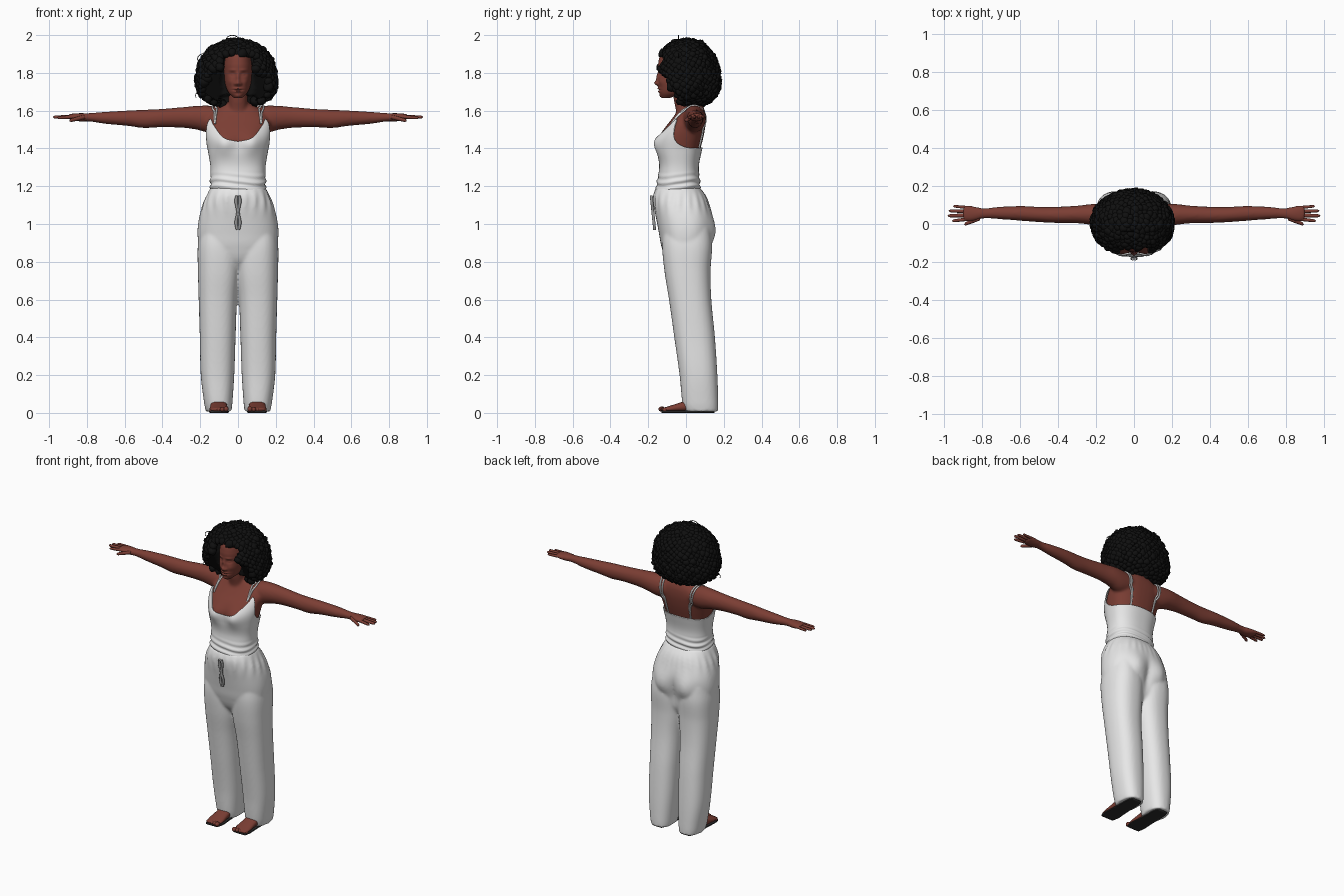
import bpy, bmesh, math, random
from mathutils import Vector, noise

if "Cube" in bpy.data.objects:
    bpy.data.objects.remove(bpy.data.objects["Cube"])
random.seed(4)
TAU = 2 * math.pi


def material(name, color):
    m = bpy.data.materials.new(name)
    m.use_nodes = True
    m.diffuse_color = (*color, 1)
    bsdf = m.node_tree.nodes["Principled BSDF"]
    bsdf.inputs["Base Color"].default_value = (*color, 1)
    bsdf.inputs["Roughness"].default_value = 0.8
    return m


skin = material("brown skin", (0.2, 0.048, 0.034))
white = material("white cloth", (0.8, 0.8, 0.8))
grey = material("grey cord", (0.33, 0.33, 0.33))
black = material("black hair", (0.005, 0.005, 0.005))
dark = material("dark sole", (0.025, 0.025, 0.025))


def sample(rows, t):
    """Smooth interpolation of table rows keyed by their first value."""
    last = len(rows) - 1
    i = max([k for k in range(last) if rows[k][0] <= t], default=0)
    p, q = rows[i], rows[i + 1]
    h = q[0] - p[0]
    u = (t - p[0]) / h

    def slope(k, c):
        a, b = rows[max(k - 1, 0)], rows[min(k + 1, last)]
        return (b[c] - a[c]) / (b[0] - a[0]) * h
    w = u * u * (3 - 2 * u)
    return [p[c] * (1 - w) + q[c] * w + slope(i, c) * u * (1 - u) ** 2
            - slope(i + 1, c) * u * u * (1 - u) for c in range(1, len(p))]


def ring_point(rows, t, angle, power=2.4, grow=0.0):
    a0, a1, b0, b1 = sample(rows, t)
    s, c = math.sin(angle), math.cos(angle)
    bend = lambda v: math.copysign(abs(v) ** (2 / power), v)
    return ((a0 + a1) / 2 + ((a1 - a0) / 2 + grow) * bend(s),
            (b0 + b1) / 2 - ((b1 - b0) / 2 + grow) * bend(c))


def skin_grid(bm, rings, caps=True):
    rings = [[bm.verts.new(p) for p in ring] for ring in rings]
    for lo, hi in zip(rings, rings[1:]):
        for j in range(len(lo)):
            bm.faces.new((lo[j - 1], lo[j], hi[j], hi[j - 1]))
    if caps:
        bm.faces.new(rings[0])
        bm.faces.new(rings[-1])


def loft(bm, rows, axis="z", side=1, steps=40, seg=40, power=2.4, sculpt=None):
    rings = []
    for i in range(steps + 1):
        t = rows[0][0] + (rows[-1][0] - rows[0][0]) * i / steps
        ring = []
        for j in range(seg):
            a, b = ring_point(rows, t, TAU * j / seg, power)
            p = Vector({"z": (a, b, t), "x": (t, a, b), "y": (a, t, b)}[axis])
            if sculpt:
                sculpt(p)
            p.x *= side
            ring.append(p)
        rings.append(ring)
    skin_grid(bm, rings)


def finish(name, bm, mat, voxel=0):
    bmesh.ops.recalc_face_normals(bm, faces=bm.faces)
    me = bpy.data.meshes.new(name)
    bm.to_mesh(me)
    bm.free()
    me.materials.append(mat)
    me.polygons.foreach_set("use_smooth", [True] * len(me.polygons))
    ob = bpy.data.objects.new(name, me)
    bpy.context.collection.objects.link(ob)
    if voxel:
        r = ob.modifiers.new("Blend", "REMESH")
        r.mode, r.voxel_size, r.use_smooth_shade = "VOXEL", voxel, True
        s = ob.modifiers.new("Soften", "SMOOTH")
        s.factor, s.iterations = 0.5, 4
    return ob


def cord(name, points, radius, mat):
    cu = bpy.data.curves.new(name, "CURVE")
    cu.dimensions, cu.bevel_depth, cu.bevel_resolution = "3D", radius, 2
    cu.use_fill_caps = True
    sp = cu.splines.new("POLY")
    sp.points.add(len(points) - 1)
    for v, p in zip(sp.points, points):
        v.co = (*p, 1)
    cu.materials.append(mat)
    ob = bpy.data.objects.new(name, cu)
    bpy.context.collection.objects.link(ob)


def bump(p, x, z, sx, sz):
    return math.exp(-((abs(p.x) - x) / sx) ** 2 - ((p.z - z) / sz) ** 2)


# Torso, neck and arms blended into one skin
torso = [(1.14, -.13, .13, -.15, .06), (1.2, -.137, .137, -.147, .065),
         (1.3, -.136, .136, -.132, .058), (1.38, -.148, .148, -.14, .072),
         (1.45, -.162, .162, -.14, .09), (1.5, -.17, .17, -.118, .1),
         (1.55, -.17, .17, -.08, .105), (1.6, -.13, .13, -.045, .1),
         (1.64, -.06, .06, -.03, .08)]
neck = [(1.54, -.075, .075, -.05, .09), (1.6, -.056, .056, -.053, .075),
        (1.66, -.05, .05, -.065, .055), (1.74, -.05, .05, -.07, .05)]
arm = [(.08, -.02, .1, 1.49, 1.62), (.16, -.015, .105, 1.485, 1.627),
       (.22, -.005, .105, 1.5, 1.625), (.3, .004, .096, 1.51, 1.618),
       (.42, .006, .09, 1.512, 1.608), (.5, .01, .09, 1.508, 1.605),
       (.58, .016, .094, 1.519, 1.601), (.7, .025, .091, 1.53, 1.594),
       (.79, .029, .083, 1.543, 1.587), (.84, .016, .092, 1.543, 1.587),
       (.88, .014, .098, 1.55, 1.584), (.9, .02, .094, 1.556, 1.58)]


def bust(p):
    if p.y < 0:
        p.y -= .024 * bump(p, .075, 1.425, .05, .055)


bm = bmesh.new()
loft(bm, torso, sculpt=bust)
loft(bm, neck, steps=16)
for s in (1, -1):
    loft(bm, arm, "x", s, steps=60, power=2)
body = finish("body", bm, skin, .0085)

# Fingers and thumbs: base x, base y, tip x, tip y, tip z, radius
digits = [(.87, .026, .957, .016, 1.562, .009), (.87, .046, .98, .043, 1.566, .01),
          (.87, .066, .975, .069, 1.566, .009), (.87, .086, .952, .094, 1.565, .008),
          (.81, .03, .893, -.002, 1.547, .011)]
bm = bmesh.new()
for x0, y0, x1, y1, z1, r in digits:
    rows = []
    for u, k in ((0, 1), (.4, 1), (.7, .9), (.92, .75), (1, .1)):
        y, z = y0 + (y1 - y0) * u, 1.567 + (z1 - 1.567) * u
        rows.append((x0 + (x1 - x0) * u, y - r * k, y + r * k, z - r * k, z + r * k))
    for s in (1, -1):
        loft(bm, rows, "x", s, steps=14, seg=12, power=2)
finish("fingers", bm, skin)

# Head with sculpted facial features: x, z, spread x, spread z, depth
head = [(1.668, -.022, .022, -.128, -.08), (1.69, -.046, .046, -.14, -.02),
        (1.72, -.062, .062, -.144, .03), (1.76, -.071, .071, -.146, .06),
        (1.8, -.074, .074, -.146, .075), (1.85, -.073, .073, -.147, .08),
        (1.9, -.06, .06, -.13, .07), (1.93, -.03, .03, -.08, .03)]
features = [(0, 1.745, .013, .014, .02), (0, 1.775, .009, .025, .011),
            (.015, 1.742, .007, .008, .007), (.03, 1.793, .016, .011, -.01),
            (.03, 1.792, .009, .006, .005), (.03, 1.815, .02, .007, .004),
            (.042, 1.752, .016, .018, .006), (0, 1.717, .022, .005, .007),
            (0, 1.709, .026, .003, -.005), (0, 1.701, .02, .005, .007),
            (0, 1.677, .018, .009, .006)]


def face(p):
    if p.y < -.06:
        p.y -= sum(d * bump(p, x, z, sx, sz) for x, z, sx, sz, d in features)


bm = bmesh.new()
loft(bm, head, steps=90, seg=100, power=2.2, sculpt=face)
finish("head", bm, skin)

# Hair: a lumpy core with curls scattered over it
def envelope(d, inset):
    flare = 1 + .3 * max(0, -d.z)
    return Vector((-.008 + d.x * (.22 - inset) * flare, .002 + d.y * (.184 - inset) * flare,
                   1.795 + d.z * (.194 - inset)))


def hairline(x, z):
    if abs(x) < .088 and z < 1.895:
        return -.07 if z > 1.68 else .0
    return -.185 + .55 * max(0, 1.9 - z)


bm = bmesh.new()
bmesh.ops.create_icosphere(bm, subdivisions=5, radius=1)
for v in bm.verts:
    p = envelope(v.co.normalized(), .028 - .012 * noise.noise(v.co * 9))
    p.y = max(p.y, hairline(p.x, p.z) + .012)
    v.co = p
count = 620
for i in range(count):
    h = 1 - 2 * (i + .5) / count
    a, w = i * 2.39996, math.sqrt(1 - h * h)
    r = random.uniform(.016, .03)
    p = envelope(Vector((w * math.cos(a), w * math.sin(a), h)), r * random.uniform(.9, 1.3))
    if p.y - r * .4 < hairline(p.x, p.z):
        continue
    curl = bmesh.ops.create_icosphere(bm, subdivisions=2, radius=r)["verts"]
    for v in curl:
        v.co = v.co * (1 + .35 * noise.noise(v.co * 60 + p * 9)) + p
finish("hair", bm, black)
for x, z, r in ((-.03, 1.975, .024), (-.175, 1.875, .028), (.15, 1.88, .022), (-.19, 1.68, .025)):
    cord("stray_curl", [(x + r * 1.4 * math.cos(k * .4), -.04, z + r * math.sin(k * .4))
                        for k in range(10)], .002, black)

# Camisole following the torso, with a scooped top edge
edge = [(0, 1.437), (.4, 1.46), (.75, 1.53), (.92, 1.558), (1.1, 1.52),
        (1.4, 1.44), (1.8, 1.405), (3.15, 1.405)]
rings = []
for i in range(49):
    ring = []
    for j in range(96):
        a = TAU * j / 96
        z = 1.165 + (sample(edge, min(a, TAU - a))[0] - 1.165) * i / 48
        fold = .005 * math.sin(z * 170 + 2 * math.sin(a * 2)) * max(0, 1 - abs(z - 1.21) / .07)
        x, y = ring_point(torso, z, a, grow=.01 + fold)
        p = Vector((x, y, z))
        bust(p)
        ring.append(p)
    rings.append(ring)
bm = bmesh.new()
skin_grid(bm, rings, caps=False)
cami = finish("camisole", bm, white)
solid = cami.modifiers.new("Thickness", "SOLIDIFY")
solid.thickness = .004

# Paired shoulder straps laid on the skin
bpy.context.view_layer.update()
surface = body.evaluated_get(bpy.context.evaluated_depsgraph_get())
path = [(0, .128, -.09, 1.54), (1, .128, -.05, 1.59), (2, .124, .03, 1.65),
        (3, .112, .11, 1.6), (4, .105, .13, 1.5), (5, .1, .12, 1.39)]
for s in (1, -1):
    for shift in (-.009, .009):
        points = []
        for k in range(31):
            p = Vector(sample(path, k / 6))
            p.x = (p.x + shift * math.sin(k * math.pi / 30)) * s
            hit, co, normal, _ = surface.closest_point_on_mesh(p)
            points.append(co + normal * .003)
        cord("shoulder_strap", points, .005, white)

# Trousers: gathered hips blended with two wide legs
hips = [(.72, -.08, .08, -.03, .06), (.8, -.17, .17, -.1, .11), (.88, -.205, .205, -.13, .125),
        (.95, -.214, .214, -.143, .14), (1.02, -.208, .208, -.156, .143),
        (1.1, -.187, .187, -.171, .125), (1.15, -.166, .166, -.173, .105),
        (1.19, -.147, .147, -.16, .076)]
leg = [(.008, .035, .17, -.008, .17), (.05, .03, .179, -.019, .171), (.2, .02, .197, -.034, .166),
       (.4, .013, .202, -.062, .153), (.6, .005, .208, -.09, .134), (.75, -.01, .212, -.114, .13),
       (.88, -.01, .213, -.126, .138), (.98, 0, .2, -.12, .13)]


def seat(p):
    if p.y > 0:
        p.y += .022 * bump(p, .09, .95, .06, .08) - .012 * bump(p, 0, .9, .025, .1)
    a = math.atan2(p.y, p.x)
    k = 1 + .02 * math.sin(a * 22) * math.exp(-((p.z - 1.12) / .05) ** 2)
    p.x, p.y = p.x * k, p.y * k


bm = bmesh.new()
loft(bm, hips, steps=60, seg=160, sculpt=seat)
for s in (1, -1):
    loft(bm, leg, side=s, steps=60, seg=60)
finish("trousers", bm, white, .0085)

# Drawstring hanging at the front
for s in (1, -1):
    cord("drawstring", [(s * (.006 + .005 * math.sin(k)), -.184 + .0018 * k, 1.15 - .018 * k)
                        for k in range(11)], .008, grey)

# Bare feet with toes, and soles below
foot = [(-.13, .062, .142, .01, .024), (-.09, .052, .15, .006, .036), (-.03, .056, .147, .006, .055),
        (.05, .06, .145, .006, .08), (.12, .062, .142, .006, .07), (.15, .075, .13, .008, .05)]
feet, soles = bmesh.new(), bmesh.new()
for s in (1, -1):
    loft(feet, foot, "y", s, steps=24, seg=28)
    loft(soles, [(y, a - .004, b + .004, 0, .012) for y, a, b, _, _ in foot], "y", s, 24, 28, 6)
    for k in range(5):
        r = .014 - .0015 * k
        toe = bmesh.ops.create_uvsphere(feet, u_segments=14, v_segments=10, radius=r)["verts"]
        for v in toe:
            v.co = Vector((s * (.063 + .02 * k) + v.co.x, -.128 + .004 * k + v.co.y * 1.3, r + .006 + v.co.z))
finish("feet", feet, skin)
finish("soles", soles, dark)
